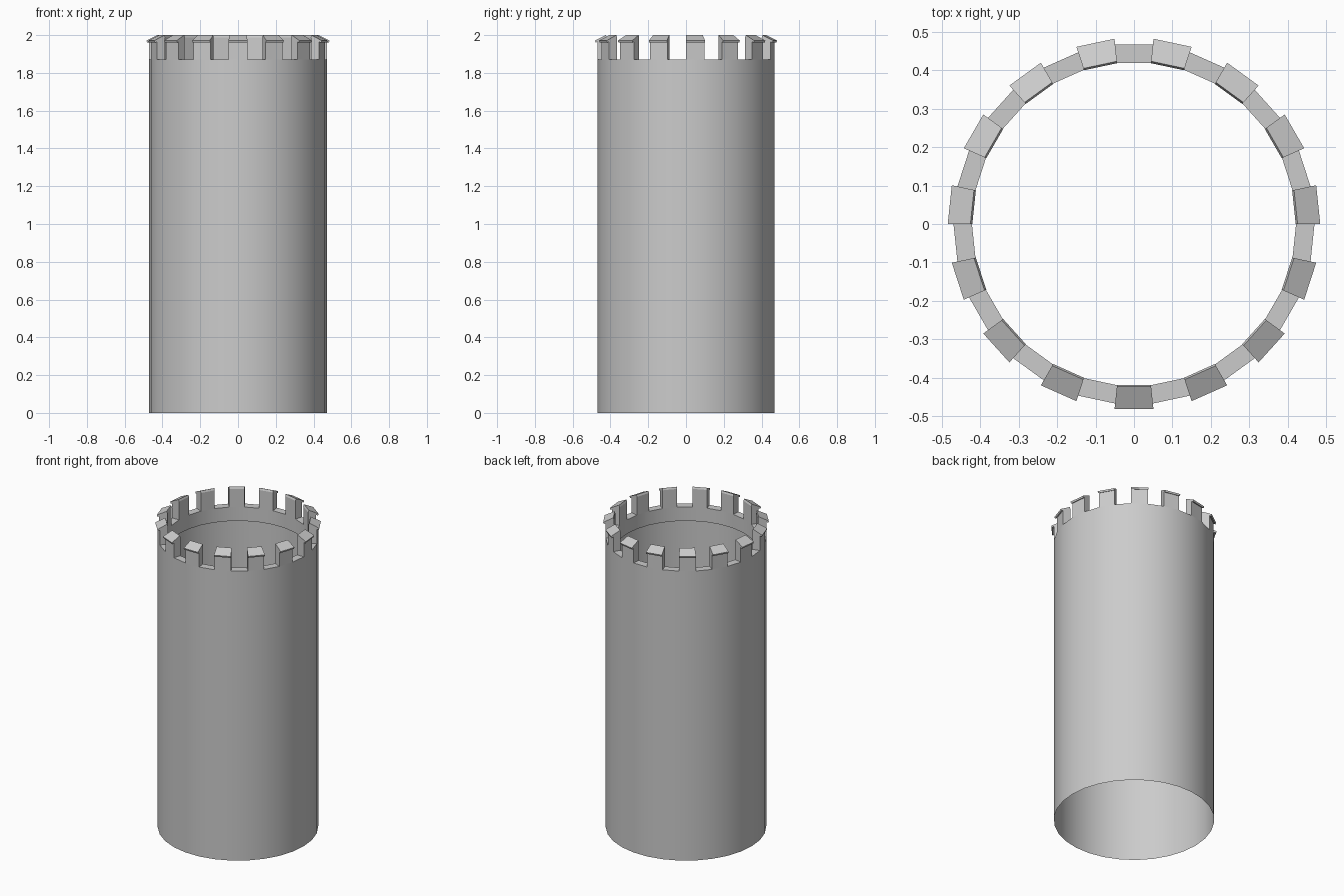
import bpy, bmesh, math

cube = bpy.data.objects.get("Cube")
if cube:
    bpy.data.objects.remove(cube, do_unlink=True)

SIDES = 30
STEP = 2 * math.pi / SIDES
OUTER, INNER = 0.47, 0.422
WALK_Z, LIP_Z = 1.87, 1.78

stone = bpy.data.materials.new("grey stone")
stone.use_nodes = True
GREY = (0.6, 0.6, 0.6, 1)
stone.diffuse_color = GREY
stone.node_tree.nodes["Principled BSDF"].inputs["Base Color"].default_value = GREY


def polar(r, angle, z):
    return (r * math.cos(angle), r * math.sin(angle), z)


def finish(name, bm):
    mesh = bpy.data.meshes.new(name)
    bm.to_mesh(mesh)
    bm.free()
    mesh.materials.append(stone)
    obj = bpy.data.objects.new(name, mesh)
    bpy.context.collection.objects.link(obj)
    bpy.ops.object.select_all(action='DESELECT')
    obj.select_set(True)
    bpy.context.view_layer.objects.active = obj
    bpy.ops.object.shade_smooth_by_angle(angle=math.radians(30))
    return obj


def add_wedge(bm, profile, a0, a1, open_bottom=False):
    """Sweep a closed (radius, z) profile between two angles."""
    start = [bm.verts.new(polar(r, a0, z)) for r, z in profile]
    end = [bm.verts.new(polar(r, a1, z)) for r, z in profile]
    n = len(profile)
    for i in range(n):
        j = (i + 1) % n
        if open_bottom and j == 0:
            continue
        bm.faces.new((start[i], end[i], end[j], start[j]))
    bm.faces.new(start)
    bm.faces.new(end[::-1])


# Tower wall: open tube with a flat rim and a short inner lip
bm = bmesh.new()
wall = [(OUTER, 0), (OUTER, WALK_Z), (INNER, WALK_Z), (INNER, LIP_Z)]
rings = [[bm.verts.new(polar(r, i * STEP, z)) for i in range(SIDES)] for r, z in wall]
for low, high in zip(rings, rings[1:]):
    for i in range(SIDES):
        j = (i + 1) % SIDES
        bm.faces.new((low[i], low[j], high[j], high[i]))
finish("tower_wall", bm)

# Battlements: every second side rises into a merlon with a sloping cap
merlon = [(OUTER, WALK_Z), (OUTER, 1.968), (INNER, 1.99), (INNER, WALK_Z)]
cap = [(0.481, 1.96), (0.485, 1.971), (0.426, 2.0), (0.421, 1.988)]
merlons, caps = bmesh.new(), bmesh.new()
for k in range(SIDES // 2):
    a0 = -math.pi / 2 - STEP / 2 + 2 * k * STEP
    add_wedge(merlons, merlon, a0, a0 + STEP, open_bottom=True)
    add_wedge(caps, cap, a0, a0 + STEP)
for name, bm in (("merlons", merlons), ("merlon_caps", caps)):
    bmesh.ops.recalc_face_normals(bm, faces=bm.faces)
    finish(name, bm)
